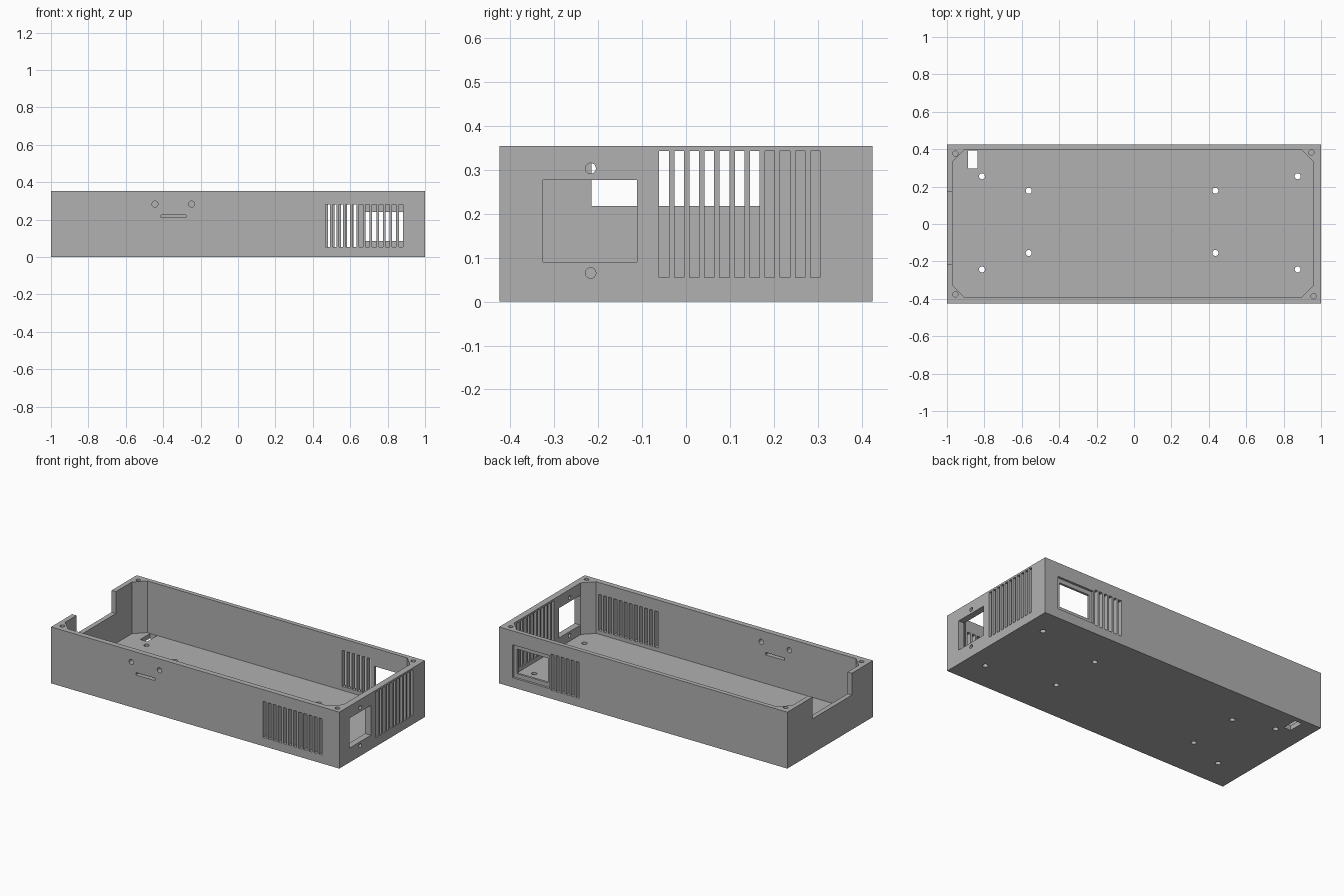
import bpy, bmesh
from mathutils import Matrix, Vector

cube = bpy.data.objects.get("Cube")
if cube:
    bpy.data.objects.remove(cube, do_unlink=True)

HX, HY, H = 1.0, 0.424, 0.354
FLOOR = 0.03

grey = bpy.data.materials.new("plain grey")
grey.use_nodes = True
color = (0.44, 0.44, 0.44, 1)
grey.diffuse_color = color
grey.node_tree.nodes["Principled BSDF"].inputs["Base Color"].default_value = color


def box(bm, x0, x1, y0, y1, z0, z1):
    lo, hi = Vector((x0, y0, z0)), Vector((x1, y1, z1))
    m = Matrix.Translation((lo + hi) / 2) @ Matrix.Diagonal((*(hi - lo), 1))
    bmesh.ops.create_cube(bm, size=1, matrix=m)


def rod(bm, centre, r, depth, axis="Z"):
    turn = Matrix.Identity(4)
    if axis != "Z":
        turn = Matrix.Rotation(1.5707963, 4, axis)
    bmesh.ops.create_cone(bm, cap_ends=True, segments=24, radius1=r, radius2=r,
                          depth=depth, matrix=Matrix.Translation(centre) @ turn)


def make(name, bm):
    bmesh.ops.recalc_face_normals(bm, faces=bm.faces)
    me = bpy.data.meshes.new(name)
    bm.to_mesh(me)
    bm.free()
    ob = bpy.data.objects.new(name, me)
    bpy.context.scene.collection.objects.link(ob)
    return ob


# Outer block
bm = bmesh.new()
box(bm, -HX, HX, -HY, HY, 0, H)
case = make("enclosure_tray", bm)
case.data.materials.append(grey)

# Inner cavity with chamfered corners
bm = bmesh.new()
x0, x1, y0, y1, c = -0.97, 0.96, -0.39, 0.396, 0.063
outline = [(x0 + c, y0), (x1 - c, y0), (x1, y0 + c), (x1, y1 - c),
           (x1 - c, y1), (x0 + c, y1), (x0, y1 - c), (x0, y0 + c)]
base = bm.faces.new([bm.verts.new((x, y, FLOOR)) for x, y in outline])
top = bmesh.ops.extrude_face_region(bm, geom=[base])
bmesh.ops.translate(bm, vec=(0, 0, 0.5),
                    verts=[v for v in top["geom"] if isinstance(v, bmesh.types.BMVert)])
# Shallow frame recess around the back window
box(bm, 0.65, 0.908, HY - 0.014, 0.5, 0.06, 0.267)
# Lid screw holes in the corner pillars
for x, y in ((-0.955, 0.376), (0.948, 0.383), (-0.955, -0.376), (0.96, -0.386)):
    rod(bm, (x, y, H), 0.014, 0.2)
cavity = make("cavity_cutter", bm)

# Openings through the walls and floor
bm = bmesh.new()
box(bm, -1.1, -0.95, -0.215, 0.175, 0.217, 0.5)        # left wall notch
for i in range(11):                                     # right wall vents
    y = -0.061 + i * 0.0344
    box(bm, 0.94, 1.1, y, y + 0.022, 0.055, 0.343)
for i in range(12):                                     # front wall vents
    x = 0.469 + i * 0.0355
    box(bm, x, x + 0.022, -0.5, -0.37, 0.053, 0.28)
for i in range(6):                                      # back wall vents
    x = 0.446 + i * 0.0345
    box(bm, x, x + 0.022, 0.37, 0.5, 0.053, 0.28)
box(bm, 0.67, 0.885, 0.37, 0.5, 0.086, 0.24)            # back window
box(bm, 0.94, 1.1, -0.325, -0.111, 0.09, 0.277)         # right window
for z in (0.065, 0.303):
    rod(bm, (1, -0.217, z), 0.012, 0.12, "Y")
for x in (-0.444, -0.248):                              # front holes and slit
    rod(bm, (x, -HY, 0.283), 0.016, 0.12, "X")
box(bm, -0.412, -0.279, -0.5, -0.37, 0.21, 0.225)
for x, ya, yb in ((-0.813, 0.255, -0.243), (-0.563, 0.178, -0.155),
                  (0.435, 0.178, -0.155), (0.875, 0.255, -0.243)):
    for y in (ya, yb):                                  # floor mounting holes
        rod(bm, (x, y, 0), 0.016, 0.2)
box(bm, -0.887, -0.838, 0.297, 0.394, -0.1, 0.1)        # floor cable slot
openings = make("opening_cutter", bm)

# Cut, bake and discard the helpers
for cutter in (cavity, openings):
    cutter.hide_render = True
    mod = case.modifiers.new(cutter.name, "BOOLEAN")
    mod.operation = "DIFFERENCE"
    mod.solver = "EXACT"
    mod.object = cutter
bpy.context.view_layer.update()
deps = bpy.context.evaluated_depsgraph_get()
baked = bpy.data.meshes.new_from_object(case.evaluated_get(deps))
case.modifiers.clear()
case.data = baked
baked.materials.clear()
baked.materials.append(grey)
for p in baked.polygons:
    p.material_index = 0
for cutter in (cavity, openings):
    bpy.data.objects.remove(cutter, do_unlink=True)
